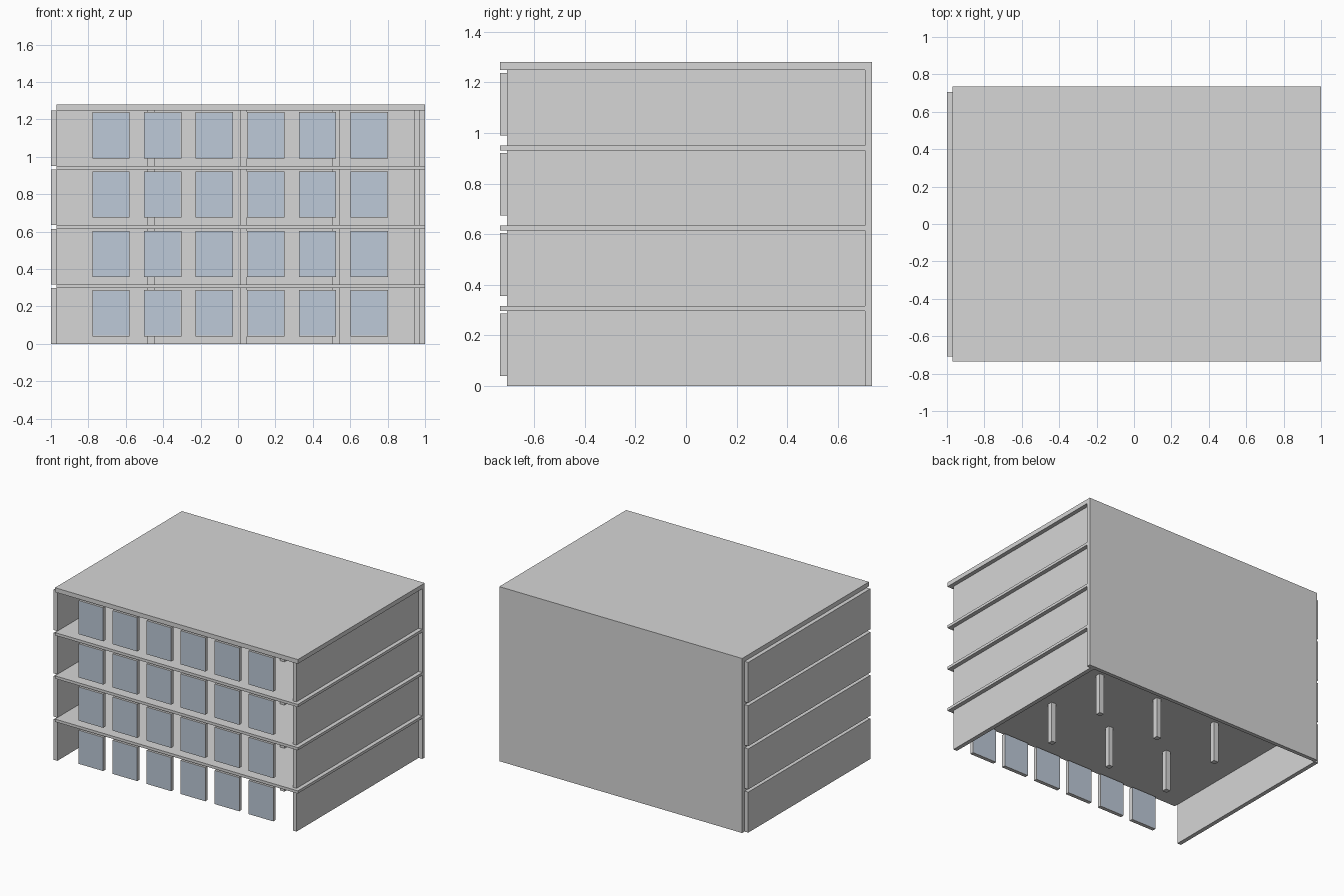
import bpy
import bmesh
from mathutils import Vector

default = bpy.data.objects.get("Cube")
if default:
    bpy.data.objects.remove(default, do_unlink=True)


def make_material(name, rgb):
    mat = bpy.data.materials.new(name)
    mat.use_nodes = True
    color = (*rgb, 1.0)
    mat.diffuse_color = color
    mat.node_tree.nodes["Principled BSDF"].inputs["Base Color"].default_value = color
    return mat


concrete = make_material("concrete_grey", (0.67, 0.67, 0.67))
glass = make_material("pale_blue_glass", (0.51, 0.59, 0.69))


def box(name, x, y, z, glazed=False):
    """Box from (min, max) ranges; glazed boxes get inset glass front and back."""
    bm = bmesh.new()
    bmesh.ops.create_cube(bm, size=1)
    for v in bm.verts:
        v.co = Vector([r[0] if c < 0 else r[1] for c, r in zip(v.co, (x, y, z))])
    if glazed:
        bm.normal_update()
        panes = [f for f in bm.faces if abs(f.normal.y) > 0.9]
        bmesh.ops.inset_individual(bm, faces=panes, thickness=FRAME)
        for f in panes:
            f.material_index = 1
    mesh = bpy.data.meshes.new(name)
    bm.to_mesh(mesh)
    bm.free()
    mesh.materials.append(concrete)
    mesh.materials.append(glass)
    obj = bpy.data.objects.new(name, mesh)
    bpy.context.collection.objects.link(obj)
    return obj


def around(center, width):
    return (center - width / 2, center + width / 2)


FRAME = 0.005
FRONT, BACK = -0.735, 0.735
WALL = 0.03
INNER = BACK - 0.028
SLAB_X = (-0.97, 1.0)
STOREY = 0.317
CLEAR = 0.297
ROOF_TOP = 1.28

# Back wall, full height
box("back_wall", SLAB_X, (INNER, BACK), (0, ROOF_TOP))

for level in range(4):
    base = level * STOREY
    ceiling = base + CLEAR
    tag = f"storey_{level + 1}"

    # Slab above the storey, the last one being the thicker roof
    if level < 3:
        box(f"{tag}_floor_slab", SLAB_X, (FRONT, INNER), (ceiling, base + STOREY))
    else:
        box("roof_slab", SLAB_X, (FRONT, INNER), (ceiling, ROOF_TOP))

    # Side walls
    for side, x0 in (("right", -1.0), ("left", 0.94)):
        box(f"{tag}_{side}_wall", (x0, x0 + WALL), (-0.708, INNER), (base, ceiling))

    # Two rows of three columns
    for row, y in enumerate((-0.22, 0.275)):
        for i in range(3):
            x = -0.465 + i * 0.495
            box(f"{tag}_column_{row}_{i}", around(x, 0.037), around(y, 0.037),
                (base, ceiling))

    # Six framed windows along the front edge
    for i in range(6):
        x = -0.679 + i * 0.276
        box(f"{tag}_window_{i}", around(x, 0.2), (FRONT, -0.708),
            (base + 0.04, base + 0.287), glazed=True)
